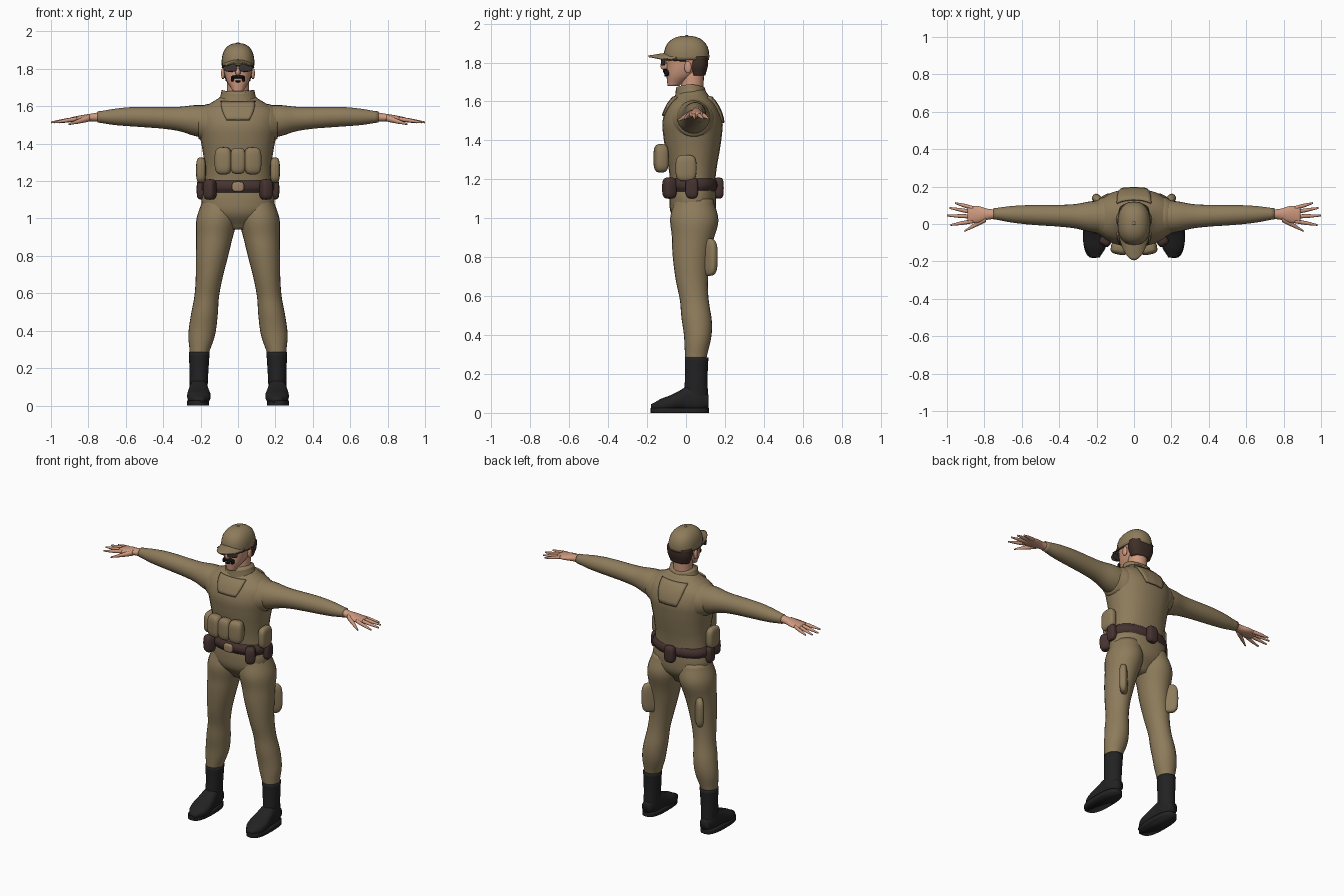
import bpy, bmesh
from math import sin, cos, pi
from mathutils import Vector, Matrix

if "Cube" in bpy.data.objects:
    bpy.data.objects.remove(bpy.data.objects["Cube"])


def material(name, red, green, blue):
    mat = bpy.data.materials.new(name)
    mat.use_nodes = True
    mat.diffuse_color = (red, green, blue, 1)
    shader = mat.node_tree.nodes["Principled BSDF"]
    shader.inputs["Base Color"].default_value = (red, green, blue, 1)
    shader.inputs["Roughness"].default_value = .8
    return mat


khaki = material("khaki cloth", .27, .2, .105)
skin = material("skin", .62, .32, .21)
black = material("black leather", .016, .016, .016)
brown = material("brown leather", .06, .033, .03)
hair_brown = material("dark brown hair", .05, .028, .02)
dark_glass = material("dark glass", .045, .035, .035)
ink = material("moustache black", .006, .006, .006)
tan = material("tan buckle", .33, .22, .13)


def finish(bm, name, mat, mirror=False):
    """Turn a bmesh into a smooth object, doubled across x when asked."""
    bmesh.ops.recalc_face_normals(bm, faces=bm.faces)
    mesh = bpy.data.meshes.new(name)
    bm.to_mesh(mesh)
    bm.free()
    mesh.shade_smooth()
    mesh.materials.append(mat)
    obj = bpy.data.objects.new(name, mesh)
    bpy.context.collection.objects.link(obj)
    if mirror:
        obj.modifiers.new("mirror", "MIRROR").use_mirror_merge = False
    return obj


def smooth_sample(values, t):
    """Read a smooth curve through evenly spaced values at t from start to end."""
    last = len(values) - 1
    place = t * last
    i = min(int(place), max(last - 1, 0))
    f = place - i
    before, here, after, beyond = (values[min(max(i + k, 0), last)] for k in (-1, 0, 1, 2))
    slope_here, slope_after = (after - before) / 2, (beyond - here) / 2
    rise = after - here
    return (here + f * slope_here + f * f * (3 * rise - 2 * slope_here - slope_after)
            + f ** 3 * (slope_here + slope_after - 2 * rise))


def power(value, exponent):
    return abs(value) ** exponent * (1 if value > 0 else -1)


def loft(name, mat, start, end, wide, deep=None, shift=(0,), square=1, mirror=False):
    """Skin of ellipses from start to end; the profiles are evenly spaced radii."""
    start, end = Vector(start), Vector(end)
    deep = deep or wide
    span = end - start
    along = max(range(3), key=lambda axis: abs(span[axis]))
    side, depth = [axis for axis in range(3) if axis != along]
    steps, sides = 4 * len(wide), 24
    bm = bmesh.new()
    loops = []
    for step in range(steps + 1):
        t = step / steps
        loop = []
        for i in range(sides):
            angle = 2 * pi * i / sides
            point = start + span * t
            point[side] += smooth_sample(wide, t) * power(cos(angle), square)
            point[depth] += smooth_sample(deep, t) * power(sin(angle), square)
            point[depth] += smooth_sample(shift, t)
            loop.append(bm.verts.new(point))
        loops.append(loop)
    for low, high in zip(loops, loops[1:]):
        for i in range(sides):
            bm.faces.new((low[i - 1], low[i], high[i], high[i - 1]))
    bm.faces.new(loops[0])
    bm.faces.new(loops[-1])
    return finish(bm, name, mat, mirror)


def blob(name, mat, centre, half, square=.6, turn=0, floor=0, mirror=False):
    """Rounded block; square = 1 gives an ellipsoid, floor flattens its underside."""
    bm = bmesh.new()
    bmesh.ops.create_uvsphere(bm, u_segments=24, v_segments=16, radius=1)
    rotation = Matrix.Rotation(turn, 3, "Z")
    for vert in bm.verts:
        local = Vector([power(c, square) * size for c, size in zip(vert.co, half)])
        vert.co = rotation @ local + Vector(centre)
        vert.co.z = max(vert.co.z, floor)
    return finish(bm, name, mat, mirror)


# Torso and legs
torso = loft("torso", khaki, (0, .035, .94), (0, .033, 1.66), square=.9,
             wide=[.06, .17, .196, .18, .178, .186, .2, .214, .2, .085],
             deep=[.05, .11, .12, .116, .124, .138, .15, .154, .125, .065])
loft("trouser_leg", khaki, (.1, .04, 1.1), (.208, .05, .27), mirror=True,
     wide=[.09, .109, .097, .085, .072, .066, .072, .071, .05],
     deep=[.1, .124, .107, .094, .083, .074, .077, .068, .054],
     shift=[0, 0, -.015, -.015, 0, .012, 0])

# Boots
loft("boot_shaft", black, (.207, .055, .285), (.211, .05, .06), mirror=True,
     wide=[.055, .05, .047], deep=[.06, .058, .064])
loft("boot_foot", black, (.212, .115, .06), (.208, -.18, .03), mirror=True, square=.8,
     wide=[.03, .047, .05, .057, .063, .055, .025],
     deep=[.035, .06, .066, .05, .04, .032, .015],
     shift=[0, .025, .01, 0])
loft("boot_sole", black, (.214, -.033, 0), (.214, -.033, .026), mirror=True, square=.75,
     wide=[.06], deep=[.15])

# Sleeves, armholes and hands
loft("sleeve", khaki, (.14, .036, 1.515), (.75, .055, 1.543), mirror=True,
     wide=[.09, .083, .065, .058, .055, .051, .043, .03], shift=[0, .01, .01, 0])
loft("armhole_rim", khaki, (.12, .035, 1.5), (.21, .038, 1.51), mirror=True,
     wide=[.11, .107, .085])
loft("palm", skin, (.72, .053, 1.545), (.89, .05, 1.53), mirror=True,
     wide=[.027, .028, .045, .045], deep=[.026, .022, .018, .012])
fingers = {"little": (.085, .957, .112), "ring": (.063, .987, .086),
           "middle": (.04, 1, .045), "index": (.015, .98, -.005)}
for label, (root, tip, spread) in fingers.items():
    loft(label + "_finger", skin, (.86, root, 1.533), (tip, spread, 1.514), mirror=True,
         wide=[.011, .01, .005])
loft("thumb", skin, (.79, .03, 1.538), (.905, -.037, 1.504), mirror=True,
     wide=[.018, .013, .005])

# Collar with raised corners
collar = loft("collar", khaki, (0, .035, 1.56), (0, .022, 1.672),
              wide=[.12, .1, .088], deep=[.1, .086, .074])
for vert in collar.data.vertices:
    vert.co.z += 2 * vert.co.x ** 2


# Bib panels that hug the torso
def bib(name, facing, bottom):
    top = 1.62
    bm = bmesh.new()
    bmesh.ops.create_grid(bm, x_segments=10, y_segments=6, size=1)
    for vert in bm.verts:
        drop = (1 - vert.co.y) / 2
        half_width = .09 - .03 * drop ** 2
        vert.co = (vert.co.x * half_width, facing, top + (bottom - top) * drop)
    panel = finish(bm, name, khaki)
    wrap = panel.modifiers.new("wrap", "SHRINKWRAP")
    wrap.target = torso
    wrap.wrap_method = "PROJECT"
    wrap.wrap_mode = "ABOVE_SURFACE"
    wrap.use_project_y = True
    wrap.use_negative_direction = facing > 0
    wrap.use_positive_direction = facing < 0
    wrap.offset = .005
    cloth = panel.modifiers.new("cloth", "SOLIDIFY")
    cloth.thickness = .01
    cloth.offset = 0


bib("front_bib", -1, bottom=1.525)
bib("back_bib", 1, bottom=1.49)

# Belt, buckle and pouches
loft("belt", brown, (0, .032, 1.138), (0, .03, 1.204), square=.9,
     wide=[.188, .198, .197, .187], deep=[.12, .131, .131, .12])
blob("buckle", tan, (0, -.102, 1.17), (.032, .012, .027))
blob("front_belt_pouch", brown, (.15, -.085, 1.155), (.032, .034, .055), turn=.5, mirror=True)
blob("side_belt_pouch", brown, (.198, .03, 1.155), (.023, .033, .053), mirror=True)
blob("back_belt_pouch", brown, (0, .168, 1.155), (.036, .026, .054))
blob("chest_pouch_middle", khaki, (0, -.133, 1.308), (.042, .034, .07))
blob("chest_pouch_outer", khaki, (.078, -.128, 1.308), (.046, .036, .073), turn=.2, mirror=True)
blob("side_pouch", khaki, (.198, 0, 1.258), (.026, .054, .068), mirror=True)
blob("thigh_pouch", khaki, (.178, .115, .8), (.056, .024, .096), turn=pi / 4, mirror=True)

# Head
loft("neck", skin, (0, .03, 1.6), (0, .035, 1.77), wide=[.058])
loft("head", skin, (0, 0, 1.68), (0, 0, 1.84), square=.9,
     wide=[.03, .06, .076, .08], deep=[.03, .075, .1, .105], shift=[-.065, -.025, 0, 0])
blob("nose", skin, (0, -.108, 1.783), (.014, .024, .022), square=1)
blob("ear", skin, (.08, .01, 1.775), (.01, .018, .03), square=.9, mirror=True)
loft("hair", hair_brown, (0, .062, 1.733), (0, .062, 1.83), square=.8,
     wide=[.065, .081, .083], deep=[.038, .05, .052])
blob("moustache", ink, (0, -.105, 1.757), (.032, .014, .009))
blob("moustache_end", ink, (.03, -.098, 1.746), (.008, .014, .014), mirror=True)
blob("chin_beard", ink, (0, -.101, 1.733), (.014, .01, .005))

# Sunglasses
blob("lens", dark_glass, (.04, -.117, 1.805), (.034, .006, .021), turn=.25, mirror=True)
blob("glasses_bridge", dark_glass, (0, -.124, 1.817), (.01, .004, .004))
loft("glasses_temple", dark_glass, (.073, -.11, 1.817), (.083, 0, 1.808), wide=[.004], mirror=True)

# Cap with a curved visor
blob("cap_crown", khaki, (0, .003, 1.83), (.088, .117, .108), square=.85, floor=1.813)
blob("cap_button", khaki, (0, .004, 1.937), (.009, .009, .005), square=1)
bm = bmesh.new()
bmesh.ops.create_grid(bm, x_segments=12, y_segments=6, size=1)
for vert in bm.verts:
    across, out = vert.co.x, (vert.co.y + 1) / 2
    curve = across ** 2
    vert.co = (.08 * across * (1 - out / 8), -.105 + .06 * curve - .088 * out * (1 - curve / 2),
               1.842 - .02 * curve - .014 * out)
visor = finish(bm, "cap_visor", khaki)
visor.modifiers.new("cloth", "SOLIDIFY").thickness = .008
